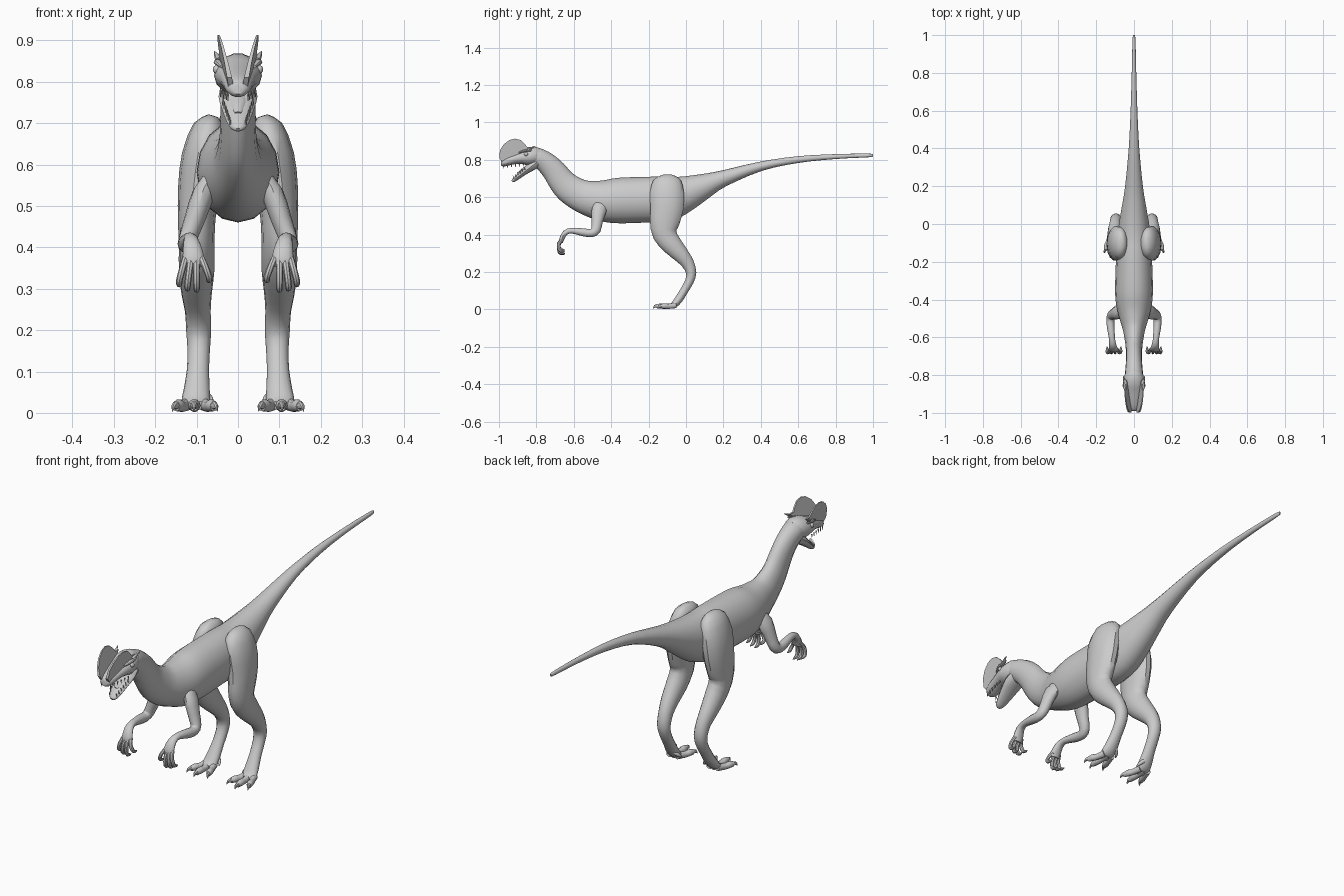
import bpy, bmesh, math
from mathutils import Vector


def spline(p, steps):
    """Catmull-Rom resampling of stations (x, y, z, half_width, half_depth)."""
    out = []
    for i in range(len(p) - 1):
        a, b, c, d = (p[max(i - 1, 0)], p[i], p[i + 1], p[min(i + 2, len(p) - 1)])
        for s in range(steps):
            t = s / steps
            out.append([0.5 * (2 * v + (w - u) * t + (2 * u - 5 * v + 4 * w - q) * t * t
                               + (3 * v - u - 3 * w + q) * t ** 3)
                        for u, v, w, q in zip(a, b, c, d)])
    return out + [list(p[-1])]


def add_loft(bm, stations, sides=12, steps=2):
    pts = spline(stations, steps)
    rings = []
    for i, (x, y, z, a, b) in enumerate(pts):
        lo, hi = pts[max(i - 1, 0)], pts[min(i + 1, len(pts) - 1)]
        t = (Vector(hi[:3]) - Vector(lo[:3])).normalized()
        side = (Vector((1, 0, 0)) - t * t.x).normalized()
        up = t.cross(side)
        rings.append([bm.verts.new(Vector((x, y, z))
                                   + side * max(a, .001) * math.cos(k * math.tau / sides)
                                   + up * max(b, .001) * math.sin(k * math.tau / sides))
                      for k in range(sides)])
    for r, s in zip(rings, rings[1:]):
        for k in range(sides):
            j = (k + 1) % sides
            bm.faces.new((r[k], r[j], s[j], s[k]))
    bm.faces.new(rings[0])
    bm.faces.new(rings[-1])


def finish(name, bm, mirror):
    bmesh.ops.recalc_face_normals(bm, faces=bm.faces)
    mesh = bpy.data.meshes.new(name)
    bm.to_mesh(mesh)
    bm.free()
    ob = bpy.data.objects.new(name, mesh)
    bpy.context.collection.objects.link(ob)
    if mirror:
        ob.modifiers.new("Mirror", 'MIRROR')
    return ob


def loft(name, *paths, mirror=False, sides=12, steps=2):
    bm = bmesh.new()
    for p in paths:
        add_loft(bm, p, sides, steps)
    return finish(name, bm, mirror)


# Tail, torso and neck in one sweep: (y, z, half width, half height)
body = [(1.0, .823, .004, .006), (.97, .823, .008, .01), (.8, .817, .012, .013),
        (.6, .801, .018, .018), (.4, .765, .028, .025), (.2, .70, .047, .044),
        (.1, .66, .063, .067), (0, .62, .08, .095), (-.1, .59, .09, .12),
        (-.2, .587, .096, .122), (-.35, .582, .1, .122), (-.43, .58, .094, .113),
        (-.5, .59, .077, .099), (-.565, .61, .058, .086), (-.628, .648, .047, .078),
        (-.67, .692, .043, .07), (-.705, .74, .042, .064), (-.75, .785, .044, .057),
        (-.8, .815, .048, .05), (-.84, .82, .044, .038)]
loft("body", [(0,) + s for s in body], sides=16, steps=3)

# Skull: (y, top, bottom, half width)
skull = [(-.775, .86, .79, .035), (-.8, .87, .775, .05), (-.845, .863, .768, .058),
         (-.88, .848, .775, .051), (-.92, .832, .775, .042), (-.96, .815, .766, .034),
         (-.982, .80, .762, .025), (-.99, .79, .77, .012)]
loft("skull", [(0, y, (t + b) / 2, w, (t - b) / 2) for y, t, b, w in skull], sides=14)

# Open lower jaw and tongue
loft("lower_jaw", [(0, -.79, .79, .04, .03), (0, -.825, .765, .047, .024),
                   (0, -.86, .738, .04, .017), (0, -.9, .707, .029, .013),
                   (0, -.922, .69, .019, .01), (0, -.93, .684, .007, .005)])
loft("tongue", [(0, -.82, .785, .025, .008), (0, -.87, .75, .018, .007),
                (0, -.9, .725, .008, .004)], sides=8)

# Teeth along both jaws
teeth = []
for i in range(6):
    f = i / 5
    x, y = .042 - .018 * f, -.87 - .105 * f
    teeth.append([(x, y, .78 - .005 * f, .003, .004), (x, y, .764 - .01 * f, .001, .001)])
    x, y, z = .036 - .017 * f, -.86 - .06 * f, .744 - .047 * f
    teeth.append([(x, y, z, .003, .003), (x, y - .006, z + .018, .001, .001)])
loft("teeth", *teeth, mirror=True, sides=5, steps=1)

# Eyes, brow ridges and small horns behind them
bm = bmesh.new()
bmesh.ops.create_uvsphere(bm, u_segments=12, v_segments=8, radius=.011)
bmesh.ops.translate(bm, verts=bm.verts, vec=(.05, -.855, .83))
finish("eyes", bm, True)
loft("brows",
     [(.04, -.895, .837, .004, .004), (.05, -.86, .848, .009, .007), (.05, -.825, .85, .004, .004)],
     [(.046, -.845, .852, .009, .008), (.052, -.825, .864, .006, .005), (.057, -.805, .874, .001, .001)],
     mirror=True, sides=8)

# Twin head crests: thin blades leaning outward
outline = [(-.98, .785), (-.998, .81), (-.995, .85), (-.975, .882), (-.945, .905),
           (-.915, .913), (-.885, .906), (-.862, .885), (-.85, .868), (-.825, .868),
           (-.85, .845), (-.92, .815)]
bm = bmesh.new()
blade = [[bm.verts.new((.014 + (z - .78) * .21 + dx * (1 - 5 * (z - .78)) + (y + 1) * .06, y, z))
          for y, z in outline] for dx in (-.007, .007)]
bm.faces.new(blade[0])
bm.faces.new(blade[1])
for k in range(len(outline)):
    j = (k + 1) % len(outline)
    bm.faces.new((blade[0][k], blade[0][j], blade[1][j], blade[1][k]))
finish("crests", bm, True)

# Hind legs from hip to foot
loft("hind_legs",
     [(.06, -.1, .718, .012, .03), (.068, -.1, .69, .04, .075), (.086, -.102, .62, .05, .093),
      (.096, -.102, .54, .049, .09), (.1, -.115, .46, .045, .08), (.1, -.113, .4, .043, .066),
      (.1, -.075, .345, .043, .056), (.1, -.025, .29, .037, .044), (.097, .01, .245, .031, .035),
      (.095, .028, .195, .03, .028), (.095, .018, .15, .027, .024), (.097, -.01, .1, .027, .022),
      (.1, -.04, .052, .032, .022), (.103, -.063, .026, .034, .018), (.103, -.085, .018, .028, .011)],
     mirror=True, sides=14)

# Three forward toes, an inner toe, and their claws
toes, claws = [], []
for tx, ty in ((.058, -.135), (.106, -.155), (.15, -.133)):
    x0, y0 = .085 + (tx - .058) * .4, -.055
    mx, my = (x0 + tx) / 2, (y0 + ty) / 2
    toes.append([(x0, y0, .022, .016, .016), (mx, my, .016, .013, .014),
                 ((mx + tx) / 2, (my + ty) / 2, .018, .015, .015), (tx, ty, .016, .01, .012)])
    dx, dy = (tx - x0) * .3, -.02
    claws.append([(tx, ty, .018, .009, .01), (tx + dx * .6, ty + dy * .6, .016, .006, .007),
                  (tx + dx, ty + dy, .004, .001, .001)])
toes.append([(.085, -.03, .05, .01, .01), (.068, -.04, .035, .008, .008), (.06, -.055, .022, .002, .002)])
loft("toes", *toes, mirror=True, sides=10)
loft("toe_claws", *claws, mirror=True, sides=8)

# Arms from shoulder to palm
loft("arms",
     [(.055, -.445, .57, .02, .035), (.083, -.465, .53, .027, .04), (.104, -.475, .47, .025, .03),
      (.12, -.482, .425, .022, .026), (.125, -.505, .408, .021, .022), (.123, -.55, .412, .02, .021),
      (.116, -.61, .421, .016, .015), (.112, -.645, .41, .02, .014), (.108, -.665, .375, .026, .013),
      (.108, -.668, .355, .022, .009)], mirror=True)

# Curled fingers with claws
fingers = []
for x0, x1, drop in ((.09, .07, .035), (.101, .1, .058), (.113, .122, .055), (.126, .142, .045)):
    fingers.append([(x0, -.662, .375, .009, .009), ((x0 + x1) / 2, -.68, .372 - drop * .5, .008, .009),
                    (x1, -.678, .365 - drop, .008, .009), (x1, -.664, .355 - drop, .007, .007),
                    (x1, -.648, .353 - drop, .002, .002)])
loft("fingers", *fingers, mirror=True, sides=8)

# Smooth shading with sharp edges kept
for ob in bpy.context.collection.objects:
    ob.select_set(True)
    bpy.context.view_layer.objects.active = ob
bpy.ops.object.shade_smooth_by_angle(angle=math.radians(40))
